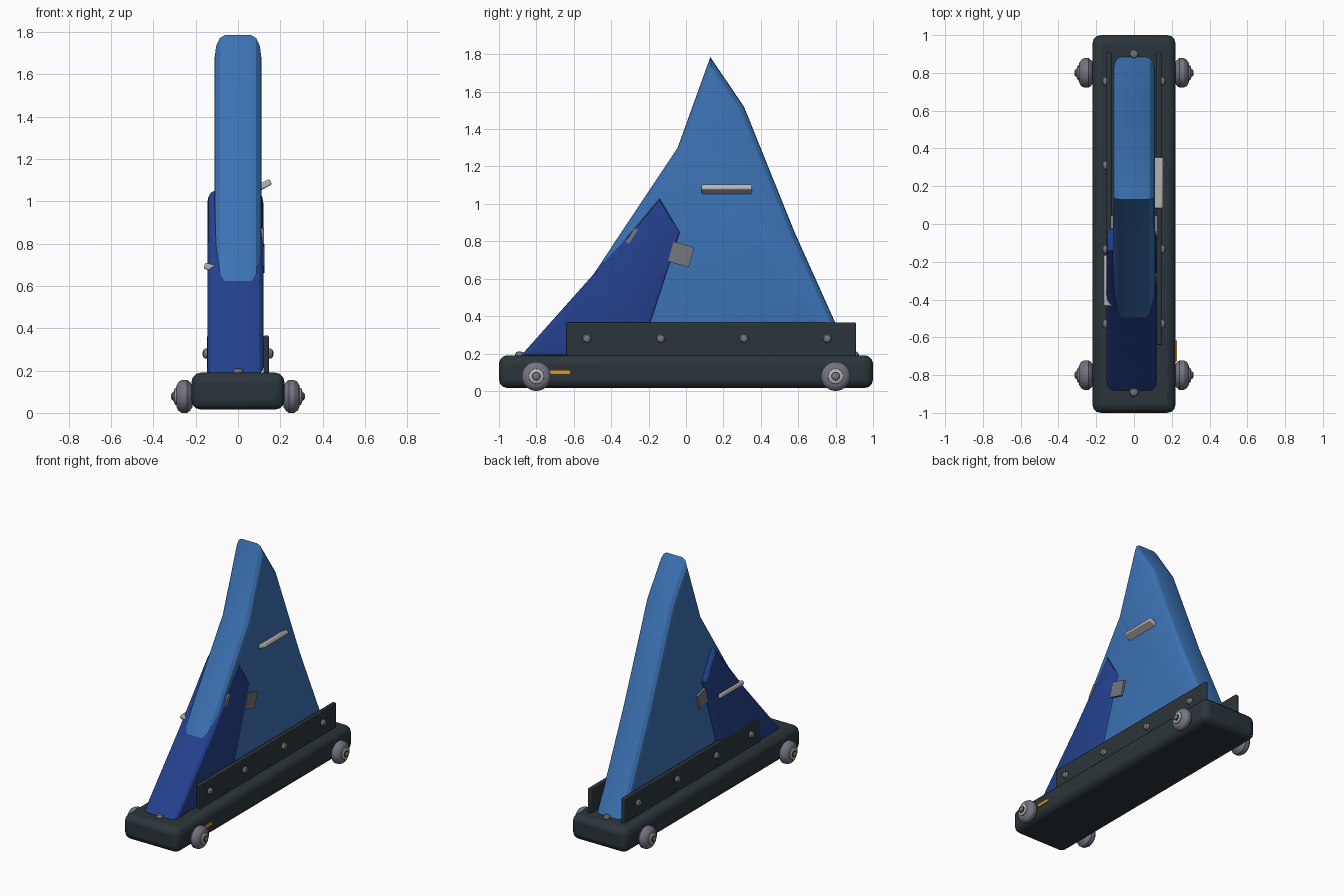
import bpy, bmesh, math
from mathutils import Matrix, Vector

cube = bpy.data.objects.get("Cube")
if cube:
    bpy.data.objects.remove(cube, do_unlink=True)


def material(name, rgb):
    m = bpy.data.materials.new(name)
    m.use_nodes = True
    colour = (*rgb, 1)
    m.diffuse_color = colour
    m.node_tree.nodes["Principled BSDF"].inputs["Base Color"].default_value = colour
    return m


LIGHT_BLUE = material("light blue", (0.045, 0.17, 0.46))
DARK_BLUE = material("dark blue", (0.018, 0.052, 0.27))
CHARCOAL = material("charcoal", (0.024, 0.036, 0.043))
RUBBER = material("grey wheel", (0.17, 0.175, 0.22))
STEEL = material("steel", (0.18, 0.185, 0.2))
SILVER = material("silver", (0.47, 0.46, 0.45))
GOLD = material("gold", (0.62, 0.34, 0.02))


def finish(name, bm, mat, bevel=0, segments=2, angle=30):
    """Turn a bmesh into an object, with optional bevel and smooth shading."""
    bmesh.ops.recalc_face_normals(bm, faces=bm.faces)
    mesh = bpy.data.meshes.new(name)
    bm.to_mesh(mesh)
    bm.free()
    mesh.materials.append(mat)
    obj = bpy.data.objects.new(name, mesh)
    bpy.context.collection.objects.link(obj)
    if bevel:
        mod = obj.modifiers.new("Bevel", "BEVEL")
        mod.width, mod.segments = bevel, segments
        mod.limit_method, mod.angle_limit = "ANGLE", math.radians(60)
    bpy.ops.object.select_all(action="DESELECT")
    bpy.context.view_layer.objects.active = obj
    obj.select_set(True)
    bpy.ops.object.shade_smooth_by_angle(angle=math.radians(angle))
    return obj


def box(name, centre, size, mat, axis="X", turn=0, bevel=0, segments=2):
    bm = bmesh.new()
    place = (Matrix.Translation(centre) @ Matrix.Rotation(math.radians(turn), 4, axis)
             @ Matrix.Diagonal((*size, 1)))
    bmesh.ops.create_cube(bm, size=1, matrix=place)
    return finish(name, bm, mat, bevel, segments)


def slab(name, outline, x0, x1, mat, bevel):
    """Extrude a side outline (y, z) across the width and round its rims."""
    bm = bmesh.new()
    face = bm.faces.new([bm.verts.new((x0, y, z)) for y, z in outline])
    ext = bmesh.ops.extrude_face_region(bm, geom=[face])
    moved = [v for v in ext["geom"] if isinstance(v, bmesh.types.BMVert)]
    bmesh.ops.translate(bm, verts=moved, vec=(x1 - x0, 0, 0))
    rims = [e for e in bm.edges if abs(e.verts[0].co.x - e.verts[1].co.x) < 1e-5]
    bmesh.ops.bevel(bm, geom=rims, offset=bevel, segments=3, profile=0.5, affect="EDGES")
    return finish(name, bm, mat, angle=25)


def lathe(name, profile, centre, direction, mat, steps=24):
    """Revolve (distance, radius) pairs about an axis along direction."""
    bm = bmesh.new()
    verts = [bm.verts.new((r, 0, d)) for d, r in profile]
    edges = [bm.edges.new(pair) for pair in zip(verts, verts[1:])]
    bmesh.ops.spin(bm, geom=verts + edges, cent=(0, 0, 0), axis=(0, 0, 1),
                   angle=math.tau, steps=steps, use_merge=True)
    bmesh.ops.remove_doubles(bm, verts=bm.verts, dist=1e-5)
    turn = Vector((0, 0, 1)).rotation_difference(Vector(direction)).to_matrix().to_4x4()
    bm.transform(Matrix.Translation(centre) @ turn)
    return finish(name, bm, mat)


BOLT = [(0, 0.024), (0.008, 0.024), (0.017, 0.018), (0.021, 0.008), (0.021, 0)]


def bolt(name, centre, direction):
    lathe(name, BOLT, centre, direction, STEEL, 16)


# Base
box("base", (0, 0, 0.103), (0.44, 2, 0.175), CHARCOAL, bevel=0.045, segments=3)

# Wedge body and its front shell
slab("main_fin", [(0.13, 1.785), (0.31, 1.52), (0.58, 0.85), (0.80, 0.36), (0.89, 0.18),
                  (-0.79, 0.18), (-0.045, 1.30)], -0.11, 0.11, LIGHT_BLUE, 0.048)
slab("front_shell", [(-0.14, 1.05), (-0.02, 0.85), (-0.18, 0.36), (-0.24, 0.18),
                     (-0.89, 0.18), (-0.48, 0.64)], -0.145, 0.12, DARK_BLUE, 0.035)

# Side rails with bolts, and wheels
for side, label in ((1, "left"), (-1, "right")):
    box(f"{label}_rail", (side * 0.133, 0.135, 0.27), (0.026, 1.55, 0.19), CHARCOAL,
        bevel=0.006)
    for i, y in enumerate((-0.53, -0.135, 0.31, 0.755)):
        bolt(f"{label}_rail_bolt_{i + 1}", (side * 0.146, y, 0.28), (side, 0, 0))
    for y, end in ((-0.8, "front"), (0.8, "back")):
        centre, out = (side * 0.215, y, 0.078), (side, 0, 0)
        lathe(f"{end}_{label}_wheel",
              [(0, 0), (0, 0.05), (0.012, 0.068), (0.025, 0.078), (0.05, 0.078),
               (0.066, 0.068), (0.076, 0.05), (0.076, 0)], centre, out, RUBBER, 32)
        lathe(f"{end}_{label}_hub",
              [(0.07, 0.042), (0.082, 0.04), (0.087, 0.03), (0.087, 0)], centre, out, SILVER)
        lathe(f"{end}_{label}_hub_ring",
              [(0.08, 0.024), (0.09, 0.024), (0.09, 0)], centre, out, CHARCOAL)
        lathe(f"{end}_{label}_axle_cap",
              [(0.08, 0.019), (0.095, 0.019), (0.101, 0.01), (0.101, 0)], centre, out, STEEL)

# Bolts on the base ends
for y, end in ((-0.89, "front"), (0.9, "back")):
    bolt(f"{end}_base_bolt", (0, y, 0.19), (0, 0, 1))

# Grip bars, tilted outwards and up
box("left_grip", (0.122, 0.218, 1.076), (0.072, 0.27, 0.03), SILVER, "Y", -27, 0.008, 3)
box("right_grip", (-0.13, -0.3, 0.687), (0.06, 0.27, 0.03), SILVER, "Y", 18, 0.008, 3)

# Clips over the seam
box("seam_clip", (-0.026, 0, 0), (0.25, 0.115, 0.11), STEEL, turn=-16).location = (0.026, -0.026, 0.73)
box("edge_clip", (0, -0.29, 0.83), (0.245, 0.022, 0.09), STEEL, turn=-33)

# Plain plate on the base
box("marker_plate", (0.224, -0.672, 0.1), (0.009, 0.11, 0.022), GOLD)
